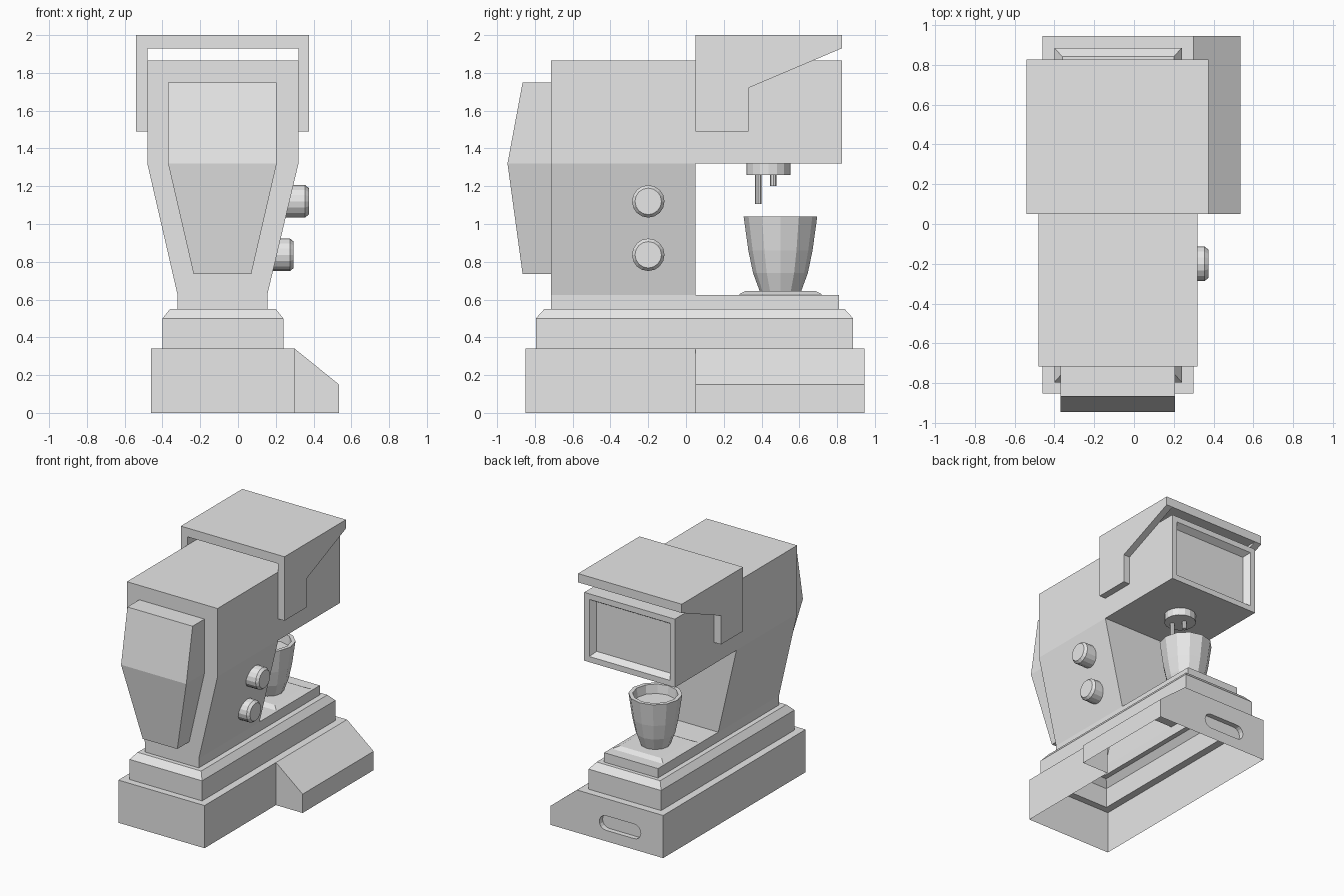
import bpy, bmesh, math

cube = bpy.data.objects.get("Cube")
if cube:
    bpy.data.objects.remove(cube, do_unlink=True)

grey = bpy.data.materials.new("light grey")
grey.use_nodes = True
grey.diffuse_color = (0.8, 0.8, 0.8, 1)
grey.node_tree.nodes["Principled BSDF"].inputs["Base Color"].default_value = (0.8, 0.8, 0.8, 1)

CX = -0.08  # centre line of the machine


def finish(name, bm):
    bmesh.ops.remove_doubles(bm, verts=bm.verts, dist=0.0005)
    bmesh.ops.recalc_face_normals(bm, faces=bm.faces)
    mesh = bpy.data.meshes.new(name)
    bm.to_mesh(mesh)
    bm.free()
    mesh.materials.append(grey)
    ob = bpy.data.objects.new(name, mesh)
    bpy.context.collection.objects.link(ob)
    return ob


def skin(bm, loops, start=True, end=True):
    """Bridge a row of matching loops, with optional end caps."""
    rows = [[bm.verts.new(p) for p in loop] for loop in loops]
    n = len(rows[0])
    for a, b in zip(rows, rows[1:]):
        for i in range(n):
            j = (i + 1) % n
            bm.faces.new((a[i], a[j], b[j], b[i]))
    if start:
        bm.faces.new(rows[0])
    if end:
        bm.faces.new(rows[-1])


def loft(name, loops, start=True, end=True):
    bm = bmesh.new()
    skin(bm, loops, start, end)
    return finish(name, bm)


def flat_rect(x0, x1, y0, y1, z):
    return [(x0, y0, z), (x1, y0, z), (x1, y1, z), (x0, y1, z)]


def upright_rect(y, inset):
    x0, x1, z0, z1 = -0.48 + inset, 0.32 - inset, 1.32 + inset, 1.865 - inset
    return [(x0, y, z0), (x1, y, z0), (x1, y, z1), (x0, y, z1)]


def ring(cx, cy, z, r, n):
    return [(cx + r * math.cos(math.tau * i / n), cy + r * math.sin(math.tau * i / n), z)
            for i in range(n)]


# Hollow base with the side bulge and a recessed grip in the back wall
bm = bmesh.new()


def face(*pts):
    return bm.faces.new([bm.verts.new(p) for p in pts])


L, R, E, F, M, B, T, S = -0.46, 0.3, 0.535, -0.85, 0.05, 0.945, 0.34, 0.15
face((L, F, 0), (R, F, 0), (R, F, T), (L, F, T))
face((L, F, 0), (L, B, 0), (L, B, T), (L, F, T))
face((R, F, 0), (R, M, 0), (R, M, T), (R, F, T))
face((R, M, 0), (E, M, 0), (E, M, S), (R, M, T))
face((E, M, 0), (E, B, 0), (E, B, S), (E, M, S))
face((R, M, T), (E, M, S), (E, B, S), (R, B, T))

grip = []
for side in (1, -1):
    for i in range(9):
        a = side * math.pi / 2 - i * math.pi / 8 if side < 0 else math.pi / 2 - i * math.pi / 8
        grip.append((CX + side * 0.125 + 0.058 * math.cos(a), 0.145 + 0.058 * math.sin(a)))
outline = [(L, 0), (E, 0), (E, S), (R, T), (L, T)]
edges = []
for loop in (outline, grip):
    vs = [bm.verts.new((x, B, z)) for x, z in loop]
    edges += [bm.edges.new((vs[i], vs[(i + 1) % len(vs)])) for i in range(len(vs))]
bmesh.ops.triangle_fill(bm, edges=edges, use_beauty=True)
skin(bm, [[(x, y, z) for x, z in grip] for y in (B, B - 0.04)], start=False)
bmesh.ops.remove_doubles(bm, verts=bm.verts, dist=0.0005)
bmesh.ops.dissolve_limit(bm, angle_limit=0.01, verts=bm.verts, edges=bm.edges)
finish("base", bm)

# Stepped plinth, hollow below, with the deck in front of the column
loft("plinth", [
    flat_rect(L, R, F, B, T),
    flat_rect(-0.4, 0.24, -0.795, 0.885, T),
    flat_rect(-0.4, 0.24, -0.795, 0.885, 0.5),
    flat_rect(-0.36, 0.2, -0.75, 0.84, 0.55),
    flat_rect(-0.32, 0.155, -0.715, 0.81, 0.55),
    flat_rect(-0.32, 0.155, -0.715, 0.81, 0.625)], start=False, end=False)
bm = bmesh.new()
face(*flat_rect(-0.32, 0.155, M, 0.81, 0.625))
finish("deck", bm)

# Tapered column and head with a recessed end panel
loft("column", [flat_rect(-0.32, 0.155, -0.715, M, 0.625),
                flat_rect(-0.48, 0.32, -0.715, M, 1.32)], start=False, end=False)
loft("head", [upright_rect(-0.715, 0), upright_rect(0.825, 0),
              upright_rect(0.825, 0.045), upright_rect(0.775, 0.075)])

# Raised front panel
loft("front_panel", [flat_rect(-0.235, 0.07, -0.865, -0.71, 0.735),
                     flat_rect(-0.37, 0.205, -0.945, -0.71, 1.32),
                     flat_rect(-0.37, 0.205, -0.865, -0.71, 1.75)])

# Hood: two shaped cheeks joined by a top slab
cheek = [(M, 1.49), (0.33, 1.49), (0.33, 1.72), (0.825, 1.93), (0.825, 2), (M, 2)]
for name, x0, x1 in (("hood_right_cheek", -0.54, -0.48), ("hood_left_cheek", 0.32, 0.375)):
    loft(name, [[(x, y, z) for y, z in cheek] for x in (x0, x1)])
loft("hood_top", [flat_rect(-0.48, 0.32, M, 0.825, z) for z in (1.93, 2)])

# Brewing outlet and its two spouts
loft("outlet", [ring(CX, 0.437, z, 0.117, 16) for z in (1.26, 1.33)])
for name, x, y, z in (("long_spout", -0.05, 0.382, 1.105), ("short_spout", -0.1, 0.462, 1.2)):
    loft(name, [ring(x, y, h, 0.018, 8) for h in (z, 1.27)])

# Tray and cup
loft("tray", [flat_rect(CX - r, CX + r, 0.5 - r, 0.5 + r, z)
              for r, z in ((0.225, 0.626), (0.185, 0.645))], start=False)
cup = [(0.11, 0.645), (0.145, 0.74), (0.17, 0.86), (0.195, 1.04), (0.165, 1.04), (0.155, 0.97)]
loft("cup", [ring(CX, 0.5, z, r, 12) for r, z in cup])

# Bevelled control knobs on the left side
for name, x, z in (("upper_knob", 0.375, 1.12), ("lower_knob", 0.295, 0.837)):
    steps = ((x - 0.18, 0.086), (x - 0.02, 0.086), (x, 0.07))
    knob = loft(name, [[(px, -0.2 + u, z + v) for u, v, _ in ring(0, 0, 0, r, 16)]
                       for px, r in steps])
